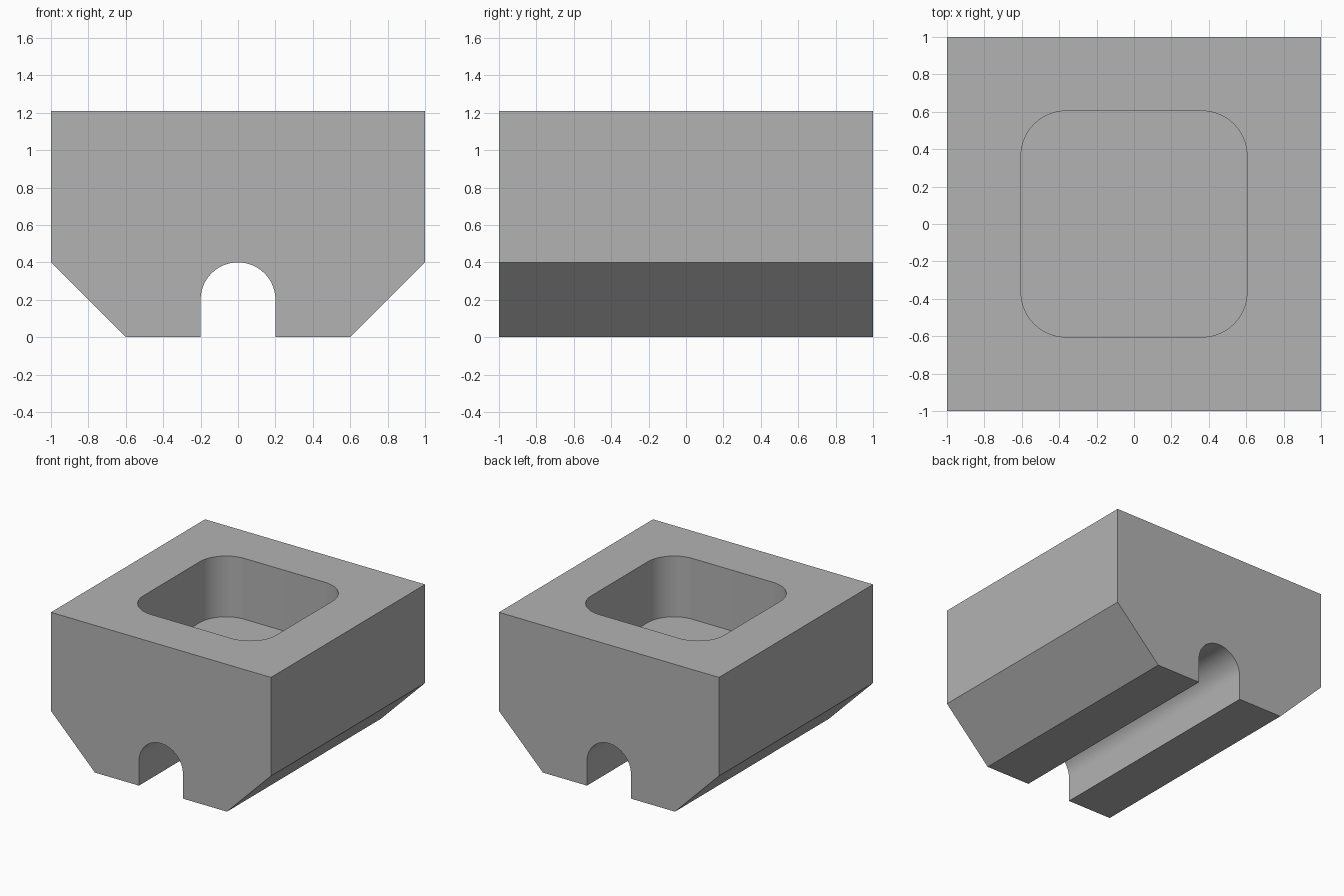
import bpy, bmesh
from math import sin, cos, pi
from mathutils import Vector

cube = bpy.data.objects.get("Cube")
if cube:
    bpy.data.objects.remove(cube, do_unlink=True)

HEIGHT = 1.21
CHAMFER = 0.4
SLOT = 0.2            # half width and arch radius of the channel
POCKET, CORNER, FLOOR = 0.604, 0.24, 0.71

grey = bpy.data.materials.new("light grey")
grey.use_nodes = True
colour = (0.45, 0.45, 0.45, 1)
grey.diffuse_color = colour
grey.node_tree.nodes["Principled BSDF"].inputs["Base Color"].default_value = colour


def arc(cx, cy, radius, start, end, steps):
    angles = [start + (end - start) * i / steps for i in range(steps + 1)]
    return [(cx + radius * cos(a), cy + radius * sin(a)) for a in angles]


def prism(name, outline, direction):
    """Extrude a closed outline of 3D points along a direction."""
    bm = bmesh.new()
    face = bm.faces.new([bm.verts.new(p) for p in outline])
    moved = bmesh.ops.extrude_face_region(bm, geom=[face], use_keep_orig=True)["geom"]
    verts = [v for v in moved if isinstance(v, bmesh.types.BMVert)]
    bmesh.ops.translate(bm, verts=verts, vec=Vector(direction))
    bmesh.ops.recalc_face_normals(bm, faces=bm.faces)
    mesh = bpy.data.meshes.new(name)
    bm.to_mesh(mesh)
    bm.free()
    mesh.materials.append(grey)
    obj = bpy.data.objects.new(name, mesh)
    bpy.context.collection.objects.link(obj)
    return obj


# Block with chamfered lower sides and an arched channel running front to back
foot = 1 - CHAMFER
profile = [(-SLOT, 0), (-foot, 0), (-1, CHAMFER), (-1, HEIGHT),
           (1, HEIGHT), (1, CHAMFER), (foot, 0), (SLOT, 0)]
profile += arc(0, SLOT, SLOT, 0, pi, 32)
block = prism("block", [(x, -1, z) for x, z in profile], (0, 2, 0))

# Rounded square pocket sunk into the top
inner = POCKET - CORNER
rounded = []
for i, (sx, sy) in enumerate([(1, 1), (-1, 1), (-1, -1), (1, -1)]):
    rounded += arc(sx * inner, sy * inner, CORNER, i * pi / 2, (i + 1) * pi / 2, 16)
cutter = prism("pocket_cutter", [(x, y, FLOOR) for x, y in rounded], (0, 0, 1))
cutter.hide_render = True

cut = block.modifiers.new("pocket", "BOOLEAN")
cut.operation = "DIFFERENCE"
cut.solver = "EXACT"
cut.object = cutter

bpy.ops.object.select_all(action="DESELECT")
block.select_set(True)
bpy.context.view_layer.objects.active = block
bpy.ops.object.modifier_apply(modifier=cut.name)
bpy.data.objects.remove(cutter, do_unlink=True)

# Smooth curved walls, crisp edges
bpy.ops.object.shade_smooth_by_angle(angle=pi / 6)
